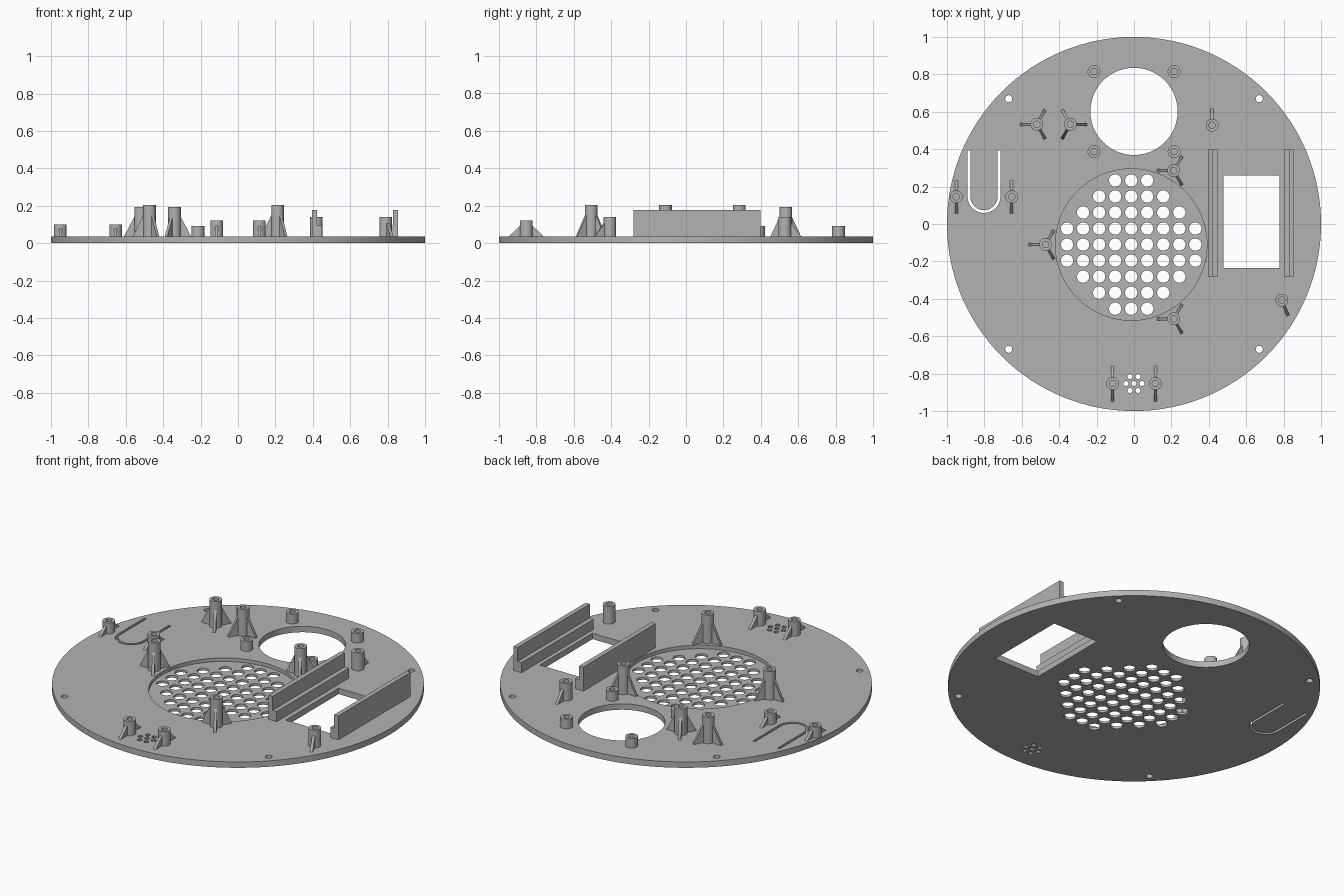
import bpy, bmesh, math
from math import sin, cos, pi, radians
from mathutils import Matrix

cube = bpy.data.objects.get("Cube")
if cube:
    bpy.data.objects.remove(cube, do_unlink=True)

grey = bpy.data.materials.new("light_grey_plastic")
grey.use_nodes = True
colour = (0.45, 0.45, 0.45, 1)
grey.diffuse_color = colour
grey.node_tree.nodes["Principled BSDF"].inputs["Base Color"].default_value = colour

TOP = 0.035      # top surface of the base plate
SINK = 0.004     # overlap of raised parts into the plate


def finish(name, bm):
    bmesh.ops.recalc_face_normals(bm, faces=bm.faces[:])
    mesh = bpy.data.meshes.new(name)
    bm.to_mesh(mesh)
    bm.free()
    mesh.materials.append(grey)
    obj = bpy.data.objects.new(name, mesh)
    bpy.context.collection.objects.link(obj)
    return obj


def smooth(obj):
    bpy.ops.object.select_all(action='DESELECT')
    obj.select_set(True)
    bpy.context.view_layer.objects.active = obj
    bpy.ops.object.shade_smooth_by_angle(angle=radians(30))


def prism(bm, outline, z0, z1):
    """Extrude a flat outline upward from z0 to z1."""
    face = bm.faces.new([bm.verts.new((x, y, z0)) for x, y in outline])
    new = bmesh.ops.extrude_face_region(bm, geom=[face])["geom"]
    bmesh.ops.translate(bm, vec=(0, 0, z1 - z0),
                        verts=[v for v in new if isinstance(v, bmesh.types.BMVert)])


def arc(x, y, r, start, end, n):
    return [(x + r * cos(start + (end - start) * i / n),
             y + r * sin(start + (end - start) * i / n)) for i in range(n + 1)]


def circle(x, y, r, n):
    return arc(x, y, r, 0, 2 * pi, n)[:-1]


def box(x0, x1, y0, y1):
    return [(x0, y0), (x1, y0), (x1, y1), (x0, y1)]


def cut(obj, bm):
    """Subtract the cutter mesh from obj and discard the cutter."""
    cutter = finish("cutter", bm)
    cutter.hide_render = True
    mod = obj.modifiers.new("cut", 'BOOLEAN')
    mod.operation, mod.solver, mod.object = 'DIFFERENCE', 'EXACT', cutter
    bpy.context.view_layer.objects.active = obj
    bpy.ops.object.modifier_apply(modifier=mod.name)
    bpy.data.objects.remove(cutter, do_unlink=True)


# Round base plate
bm = bmesh.new()
prism(bm, circle(0, 0, 1, 128), 0, TOP)
plate = finish("base_plate", bm)

# Shallow round recess for the speaker
GX, GY = -0.015, -0.11
bm = bmesh.new()
prism(bm, circle(GX, GY, 0.405, 96), 0.014, 0.1)
cut(plate, bm)

# Through openings
bm = bmesh.new()
openings = [circle(0, 0.602, 0.233, 80), box(0.478, 0.778, -0.235, 0.26)]
pitch = 0.0857
for j in range(-4, 5):                       # speaker grille
    reach = min(4, 5 - abs(j))
    for i in range(-reach, reach + 1):
        openings.append(circle(GX + i * pitch, GY + j * pitch, 0.033, 24))
for sx in (-1, 1):                           # mounting holes
    for sy in (-1, 1):
        openings.append(circle(sx * 0.67, sy * 0.67, 0.019, 16))
openings.append(circle(0, -0.853, 0.014, 10))  # microphone holes
for k in range(6):
    a = k * pi / 3
    openings.append(circle(0.043 * cos(a), -0.853 + 0.043 * sin(a), 0.014, 10))
# U-shaped slot: outer arc, then inner arc back
UX, UY, UTOP = -0.802, 0.147, 0.393
openings.append([(UX - 0.088, UTOP)] + arc(UX, UY, 0.088, pi, 2 * pi, 24)
                + [(UX + 0.088, UTOP), (UX + 0.073, UTOP)]
                + arc(UX, UY, 0.073, 2 * pi, pi, 24) + [(UX - 0.073, UTOP)])
for outline in openings:
    prism(bm, outline, -0.1, 0.1)
cut(plate, bm)
smooth(plate)


# Hollow screw posts with triangular support fins
def post(name, x, y, height, fins=(), length=0.09):
    bm = bmesh.new()
    n = 32
    profile = [(0.034, TOP - SINK), (0.034, height), (0.017, height), (0.017, TOP + 0.002)]
    rings = [[bm.verts.new((px, py, z)) for px, py in circle(0, 0, r, n)] for r, z in profile]
    for low, high in zip(rings, rings[1:]):
        for i in range(n):
            k = (i + 1) % n
            bm.faces.new((low[i], low[k], high[k], high[i]))
    bm.faces.new(rings[0])
    bm.faces.new(rings[-1])
    fin_top = TOP + (height - TOP) * 0.68
    for angle in fins:
        # triangle drawn flat, then stood upright and turned
        fin = bmesh.new()
        prism(fin, [(0.025, TOP - SINK), (length, TOP - SINK), (length, TOP),
                    (0.033, fin_top), (0.025, fin_top)], -0.008, 0.008)
        fin.transform(Matrix.Rotation(radians(angle), 4, 'Z') @ Matrix.Rotation(pi / 2, 4, 'X'))
        part = bpy.data.meshes.new("fin")
        fin.to_mesh(part)
        fin.free()
        bm.from_mesh(part)
        bpy.data.meshes.remove(part)
    obj = finish(name, bm)
    obj.location = (x, y, 0)
    smooth(obj)


TRI, TRI_BACK, PAIR = (180, 60, -60), (0, 120, -120), (90, -90)
for side, sx in (("left", 1), ("right", -1)):
    post("back_opening_post_" + side, sx * 0.214, 0.815, 0.092)
    post("front_opening_post_" + side, sx * 0.214, 0.387, 0.092)
    post("microphone_post_" + side, sx * 0.114, -0.853, 0.12, PAIR, 0.095)
    post("slot_post_" + side, UX + sx * 0.148, 0.145, 0.1, PAIR, 0.088)
post("speaker_post_back", 0.212, 0.285, 0.205, TRI)
post("speaker_post_front", 0.212, -0.507, 0.205, TRI)
post("speaker_post_right", -0.473, -0.11, 0.205, TRI)
post("sensor_post_outer", -0.52, 0.533, 0.193, TRI)
post("sensor_post_inner", -0.34, 0.533, 0.193, TRI_BACK)
post("rail_post_back", 0.418, 0.528, 0.14, (90,))
post("rail_post_front", 0.79, -0.407, 0.14, (-68,))

# Stepped rails either side of the rectangular opening
for name, wall, step in (("inner_rail", (0.395, 0.423), (0.423, 0.45)),
                         ("outer_rail", (0.828, 0.855), (0.802, 0.828))):
    (w0, w1), (s0, s1) = wall, step
    low, mid, high = TOP - SINK, 0.095, 0.178
    if s0 > w0:
        section = [(w0, low), (s1, low), (s1, mid), (w1, mid), (w1, high), (w0, high)]
    else:
        section = [(s0, low), (w1, low), (w1, high), (w0, high), (w0, mid), (s0, mid)]
    bm = bmesh.new()
    prism(bm, section, -0.397, 0.28)
    bm.transform(Matrix.Rotation(pi / 2, 4, 'X'))
    finish(name, bm)
